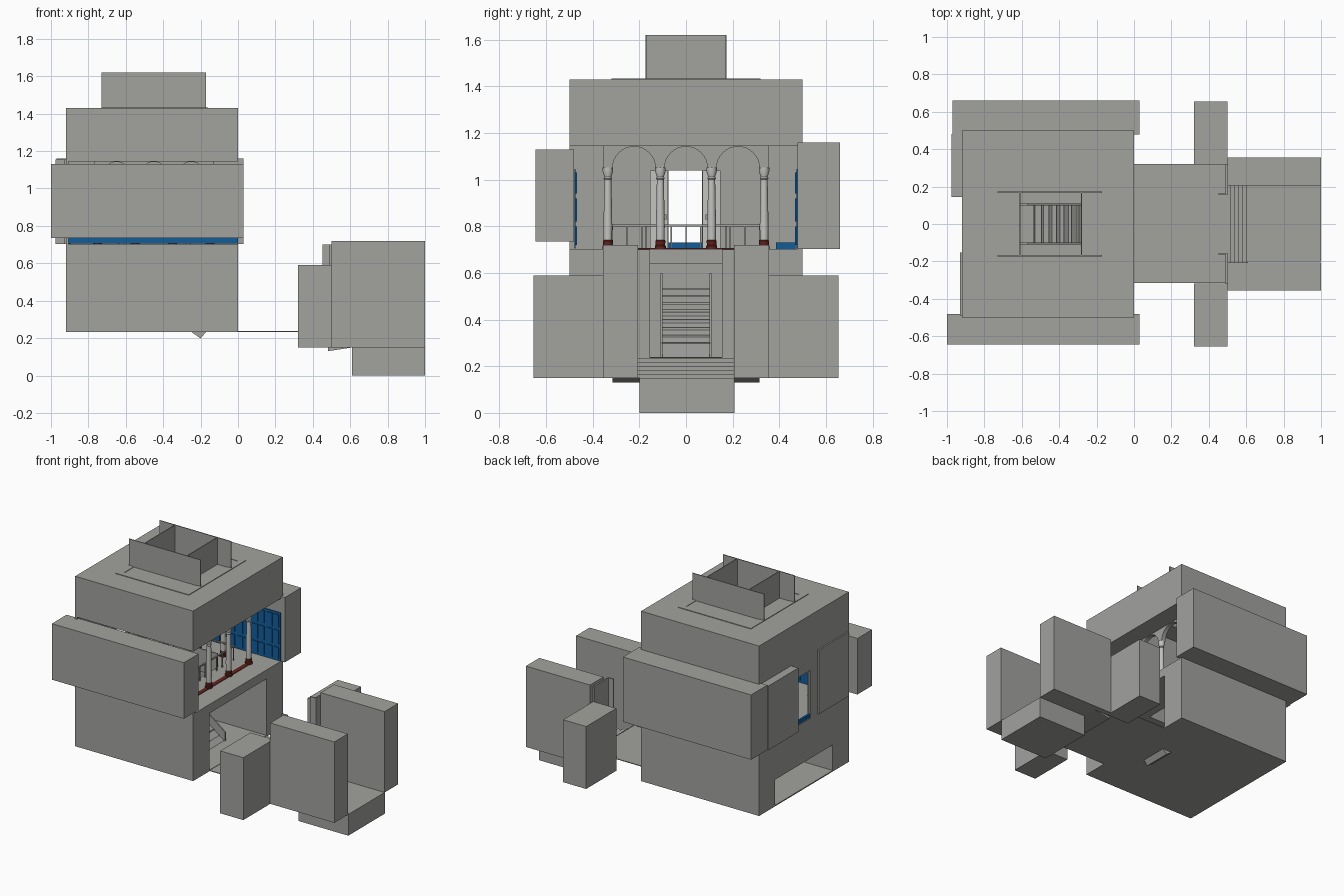
import bpy, bmesh, math
from mathutils import Vector

if "Cube" in bpy.data.objects:
    bpy.data.objects.remove(bpy.data.objects["Cube"])


def mat(name, c):
    m = bpy.data.materials.new(name)
    m.diffuse_color = (*c, 1)
    m.use_nodes = True
    m.node_tree.nodes["Principled BSDF"].inputs["Base Color"].default_value = m.diffuse_color
    return m


GREY = mat("stone_grey", (0.36, 0.36, 0.345))
LIGHT = mat("column_grey", (0.55, 0.55, 0.53))
BLUE = mat("panel_blue", (0.006, 0.11, 0.33))
RED = mat("base_red", (0.13, 0.018, 0.014))


def finish(name, bm, material):
    bmesh.ops.recalc_face_normals(bm, faces=bm.faces[:])
    me = bpy.data.meshes.new(name)
    bm.to_mesh(me)
    bm.free()
    me.materials.append(material)
    ob = bpy.data.objects.new(name, me)
    bpy.context.collection.objects.link(ob)
    return ob


def boxes(name, specs, material=GREY):
    """One object from boxes given as (x0, x1, y0, y1, z0, z1)."""
    bm = bmesh.new()
    for x0, x1, y0, y1, z0, z1 in specs:
        vs = bmesh.ops.create_cube(bm, size=1)["verts"]
        for v in vs:
            v.co = Vector(((x0 + x1) / 2 + v.co.x * (x1 - x0),
                           (y0 + y1) / 2 + v.co.y * (y1 - y0),
                           (z0 + z1) / 2 + v.co.z * (z1 - z0)))
    return finish(name, bm, material)


def ring(o, h, z0, z1):
    """Four boxes filling outer rectangle o around hole h."""
    return [(o[0], h[0], o[2], o[3], z0, z1), (h[1], o[1], o[2], o[3], z0, z1),
            (h[0], h[1], o[2], h[2], z0, z1), (h[0], h[1], h[3], o[3], z0, z1)]


def prism(name, pts, place, depth, material=GREY):
    """Extrude a 2D outline; place maps (u, v) to 3D."""
    bm = bmesh.new()
    f = bm.faces.new([bm.verts.new(place(u, v)) for u, v in pts])
    r = bmesh.ops.extrude_face_region(bm, geom=[f])
    bmesh.ops.translate(bm, vec=depth, verts=[g for g in r["geom"] if isinstance(g, bmesh.types.BMVert)])
    return finish(name, bm, material)


def lathe(bm, x, y, prof, n=16):
    rings = [[bm.verts.new((x + r * math.cos(2 * math.pi * i / n),
                            y + r * math.sin(2 * math.pi * i / n), z)) for i in range(n)]
             for r, z in prof]
    for a, b in zip(rings, rings[1:]):
        for i in range(n):
            bm.faces.new((a[i], a[(i + 1) % n], b[(i + 1) % n], b[i]))
    bm.faces.new(rings[0])
    bm.faces.new(rings[-1])


BODY = (-0.92, 0.0, -0.5, 0.5)
WELL = (-0.61, -0.28, -0.17, 0.17)
COFFER = (-0.73, -0.16, -0.32, 0.32)

# Lower storey: floor, thick side walls, back recess, ceiling with stair well
boxes("lower_floor", [(-0.92, 0, -0.5, 0.5, 0.232, 0.24)])
boxes("lower_side_walls", [(-0.92, 0, s * 0.41 - 0.09, s * 0.41 + 0.09, 0.24, 0.64) for s in (-1, 1)])
boxes("lower_back_wall", [(-0.92, -0.61, -0.32, 0.32, 0.42, 0.64),
                          (-0.65, -0.61, -0.32, 0.32, 0.24, 0.42)])
boxes("lower_ceiling", ring(BODY, WELL, 0.64, 0.703))

# Inner stair: steps, sloping slab and solid stringers
N = 9
boxes("inner_steps", [(-0.215 - 0.04 * (i + 1), -0.215 - 0.04 * i, -0.1, 0.1,
                       0.235 + 0.033 * i, 0.235 + 0.033 * (i + 1)) for i in range(N)])
slope = [(-0.2, 0.2), (-0.17, 0.236), (-0.575, 0.535), (-0.61, 0.535), (-0.61, 0.49)]
prism("stair_slab", slope, lambda u, v: (u, -0.1, v - 0.002), (0, 0.2, 0))
for s in (-1, 1):
    prism("stair_stringer", [(-0.17, 0.24), (-0.17, 0.30), (-0.57, 0.60), (-0.61, 0.60), (-0.61, 0.24)],
          lambda u, v: (u, s * 0.105 - 0.005, v), (0, 0.01, 0))

# Upper storey outer blocks
boxes("front_side_block", [(-1.0, 0.03, -0.645, -0.481, 0.735, 1.13)])
boxes("rear_side_block", [(-0.97, 0.03, 0.479, 0.66, 0.703, 1.16)])
boxes("back_block", [(-0.977, -0.92, 0.145, 0.48, 0.703, 1.155)])
boxes("back_plate", [(-0.93, -0.92, -0.49, -0.152, 0.703, 1.155)])
boxes("back_wall", [(-0.92, -0.905, -0.5, -0.075, 0.703, 1.145),
                    (-0.92, -0.905, 0.068, 0.5, 0.703, 1.145),
                    (-0.92, -0.905, -0.075, 0.068, 1.04, 1.145)])

# Open doors at the back, with handles
boxes("door_leaves", [(-0.90, -0.893, -0.155, -0.078, 0.705, 1.04),
                      (-0.90, -0.893, 0.071, 0.148, 0.705, 1.04)], LIGHT)
boxes("door_handles", [(-0.893, -0.885, s * 0.088 - 0.004, s * 0.088 + 0.004, 0.83, 0.85) for s in (-1, 1)])
boxes("blue_skirting", [(-0.915, -0.90, -0.08, 0.07, 0.703, 0.73),
                        (-0.904, -0.895, 0.385, 0.47, 0.703, 0.73)], BLUE)

# Blue panelled walls along both sides
for s, name in ((-1, "front_blue_panels"), (1, "rear_blue_panels")):
    specs = []

    def slab(x0, x1, d0, d1, z0, z1):
        a, b = sorted((s * d0, s * d1))
        specs.append((x0, x1, a, b, z0, z1))

    slab(-0.92, 0, 0.473, 0.479, 0.705, 1.045)
    for i in range(8):
        x = -0.92 + 0.115 * i
        for z0, z1 in ((0.72, 0.80), (0.82, 0.92), (0.94, 1.03)):
            slab(x + 0.012, x + 0.054, 0.468, 0.474, z0, z1)
            slab(x + 0.062, x + 0.104, 0.468, 0.474, z0, z1)
    boxes(name, specs, BLUE)

# Columns on the edge of the atrium
XS = (-0.75, -0.55, -0.35, -0.15)
YS = (-0.335, -0.11, 0.11, 0.335)
spots = [(x, y) for x in XS for y in YS if x in (XS[0], XS[3]) or y in (YS[0], YS[3])]
shaft, base = bmesh.new(), bmesh.new()
for x, y in spots:
    lathe(shaft, x, y, [(0.018, 0.735), (0.019, 0.80), (0.015, 1.0), (0.019, 1.005), (0.015, 1.012),
                        (0.022, 1.035), (0.022, 1.053)])
    lathe(base, x, y, [(0.024, 0.703), (0.024, 0.715), (0.020, 0.72), (0.022, 0.738), (0.018, 0.742)])
for name, bm, m in (("column_shafts", shaft, LIGHT), ("column_bases", base, RED)):
    ob = finish(name, bm, m)
    bpy.ops.object.select_all(action='DESELECT')
    bpy.context.view_layer.objects.active = ob
    ob.select_set(True)
    bpy.ops.object.shade_smooth_by_angle()


# Arcades over the columns
def arch_outline(c, half, pitch, r):
    pts = [(c - half, 1.145), (c - half, 1.05)]
    for k in (-1, 0, 1):
        pts += [(c + k * pitch - r * math.cos(math.pi * i / 16),
                 1.05 + 0.092 * math.sin(math.pi * i / 16)) for i in range(17)]
    return pts + [(c + half, 1.05), (c + half, 1.145)]


for x in (XS[0], XS[3]):
    prism("cross_arcade", arch_outline(0, 0.355, 0.223, 0.092), lambda u, v: (x - 0.015, u, v), (0.03, 0, 0))
for y in (YS[0], YS[3]):
    prism("long_arcade", arch_outline(-0.45, 0.32, 0.2, 0.085), lambda u, v: (u, y - 0.015, v), (0, 0.03, 0))

# Railing round the stair well
R = (-0.63, -0.26, -0.165, 0.165)
rails = ring((-0.64, -0.25, -0.32, 0.32), (-0.63, -0.26, -0.31, 0.31), 0.80, 0.808)
for i in range(11):
    y = -0.315 + 0.063 * i
    rails += [(x - 0.003, x + 0.003, y - 0.003, y + 0.003, 0.703, 0.80) for x in (-0.635, -0.255)]
rails += [(-0.61, -0.28, s * 0.173 - 0.003, s * 0.173 + 0.003, 0.703, 0.80) for s in (-1, 1)]
boxes("well_railing", rails)
boxes("red_floor_trim", [(-0.165, -0.135, -0.335, 0.335, 0.703, 0.707)], RED)

# Roof block, ceiling frame and open skylight with long side plates
boxes("roof_block", ring(BODY, COFFER, 1.145, 1.43))
boxes("roof_frame", ring(COFFER, (-0.69, -0.2, -0.28, 0.28), 1.424, 1.434))
boxes("roof_inner_frame", ring((-0.69, -0.2, -0.28, 0.28), WELL, 1.42, 1.431))
boxes("skylight_sides", [(-0.73, -0.17, s * 0.17 - 0.003, s * 0.17 + 0.003, 1.42, 1.62) for s in (-1, 1)])
boxes("skylight_ends", [(x - 0.003, x + 0.003, -0.17, 0.17, 1.42, 1.62) for x in (-0.61, -0.28)])

# Entrance court: bridge floor, gate walls, piers, steps
boxes("bridge_floor", [(0, 0.5, -0.315, 0.32, 0.232, 0.237)])
for s in (-1, 1):
    def pair(name, x0, x1, d0, d1, z0, z1):
        a, b = sorted((s * d0, s * d1))
        boxes(name, [(x0, x1, a, b, z0, z1)])
    pair("gate_wall", 0.49, 0.5, 0.155, 0.32, 0.235, 0.70)
    pair("gate_jamb", 0.453, 0.49, 0.155, 0.162, 0.235, 0.70)
    pair("outer_pier", 0.32, 0.5, 0.318, 0.655, 0.15, 0.59)
    pair("entrance_pier", 0.5, 1.0, 0.205, 0.355, 0.15, 0.72)
boxes("entrance_base", [(0.61, 1.0, -0.2, 0.207, 0, 0.15)])
boxes("entrance_steps", [(0.5, 0.605 - 0.022 * i, -0.205, 0.207, 0.15 + 0.017 * i, 0.15 + 0.017 * (i + 1))
                         for i in range(5)])
prism("step_underside", [(0.48, 0.13), (0.61, 0.15), (0.48, 0.15)],
      lambda u, v: (u, -0.315, v), (0, 0.63, 0))
